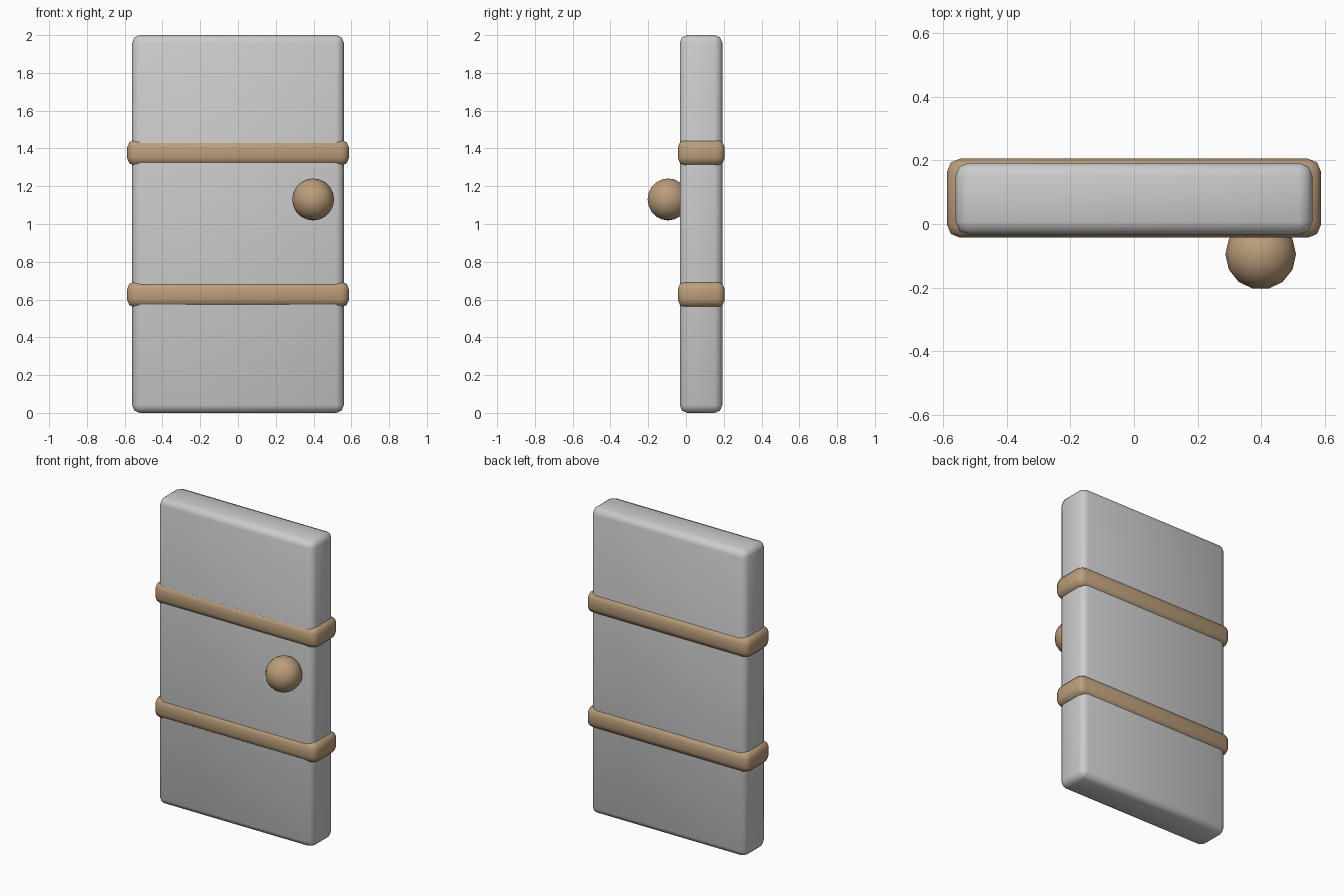
import bpy
import math

if "Cube" in bpy.data.objects:
    bpy.data.objects.remove(bpy.data.objects["Cube"])

brown = bpy.data.materials.new("warm_brown")
brown.diffuse_color = (0.50, 0.34, 0.20, 1)
brown.use_nodes = True
brown.node_tree.nodes["Principled BSDF"].inputs["Base Color"].default_value = brown.diffuse_color


def rounded_box(name, low, high, bevel, material=None):
    """Box between two corners with softly rounded edges."""
    bpy.ops.mesh.primitive_cube_add(
        size=1, location=[(a + b) / 2 for a, b in zip(low, high)])
    obj = bpy.context.object
    obj.name = name
    obj.scale = [b - a for a, b in zip(low, high)]
    bpy.ops.object.transform_apply(location=False, rotation=False, scale=True)
    mod = obj.modifiers.new("rounded_edges", 'BEVEL')
    mod.width = bevel
    mod.segments = 2
    bpy.ops.object.shade_smooth()
    if material:
        obj.data.materials.append(material)
    return obj


# Door slab
rounded_box("door_panel", (-0.56, -0.033, 0), (0.56, 0.192, 2), 0.04)

# Two straps wrapping the slab
for name, z in (("lower_band", 0.627), ("upper_band", 1.377)):
    rounded_box(name, (-0.587, -0.043, z - 0.068), (0.587, 0.205, z + 0.068),
                0.04, brown)

# Round knob on the front
bpy.ops.mesh.primitive_uv_sphere_add(
    segments=14, ring_count=10, radius=0.111,
    location=(0.398, -0.095, 1.13), rotation=(0, 0, math.pi / 2))
knob = bpy.context.object
knob.name = "door_knob"
knob.data.materials.append(brown)
bpy.ops.object.shade_smooth()
